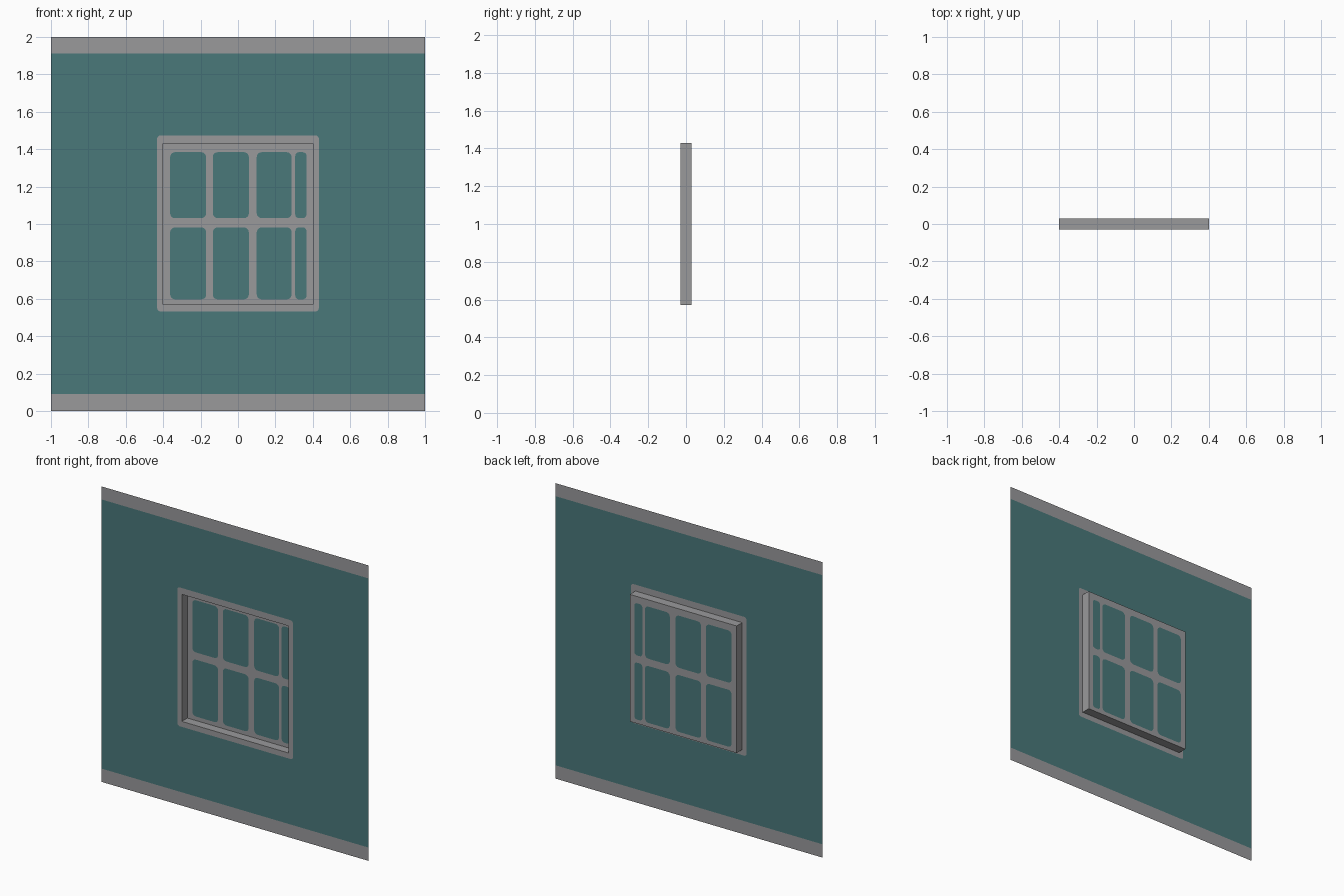
import bpy, bmesh, math

if "Cube" in bpy.data.objects:
    bpy.data.objects.remove(bpy.data.objects["Cube"])

FRONT, BACK = -0.03, 0.03          # wall plane and recessed glazing plane


def material(name, rgb):
    m = bpy.data.materials.new(name)
    m.diffuse_color = (*rgb, 1)
    m.use_nodes = True
    m.node_tree.nodes["Principled BSDF"].inputs["Base Color"].default_value = m.diffuse_color
    return m


TEAL = material("teal paint", (0.067, 0.188, 0.195))
GREY = material("grey trim", (0.32, 0.32, 0.33))


def rounded(x0, x1, z0, z1, r=0.0, n=5):
    """Outline of a rectangle with rounded corners."""
    if r == 0:
        return [(x0, z0), (x1, z0), (x1, z1), (x0, z1)]
    pts = []
    corners = [(x1 - r, z1 - r), (x0 + r, z1 - r), (x0 + r, z0 + r), (x1 - r, z0 + r)]
    for k, (cx, cz) in enumerate(corners):
        for i in range(n + 1):
            a = math.pi / 2 * (k + i / n)
            pts.append((cx + r * math.cos(a), cz + r * math.sin(a)))
    return pts


def finish(bm, name, mat):
    me = bpy.data.meshes.new(name)
    bm.to_mesh(me)
    bm.free()
    me.materials.append(mat)
    ob = bpy.data.objects.new(name, me)
    bpy.context.collection.objects.link(ob)


def sheet(name, mat, y, outer, holes=()):
    """Flat upright sheet facing -y, with optional cut-outs."""
    bm = bmesh.new()
    edges = []
    for loop in (outer, *holes):
        vs = [bm.verts.new((x, y, z)) for x, z in loop]
        edges += [bm.edges.new((vs[i - 1], vs[i])) for i in range(len(vs))]
    bmesh.ops.triangle_fill(bm, edges=edges, use_beauty=True, normal=(0, -1, 0))
    bm.normal_update()
    for f in bm.faces:
        if f.normal.y > 0:
            f.normal_flip()
    finish(bm, name, mat)


opening = rounded(-0.4, 0.4, 0.57, 1.43)
surround = rounded(-0.432, 0.432, 0.533, 1.473, 0.016)

# Wall with its bottom and top trim bands
sheet("wall", TEAL, FRONT, rounded(-1, 1, 0.09, 1.912), [surround])
sheet("skirting_band", GREY, FRONT, rounded(-1, 1, 0, 0.09))
sheet("cornice_band", GREY, FRONT, rounded(-1, 1, 1.912, 2))

# Window surround flush with the wall
sheet("window_surround", GREY, FRONT, surround, [opening])

# Recess sides
bm = bmesh.new()
front = [bm.verts.new((x, FRONT, z)) for x, z in opening]
back = [bm.verts.new((x, BACK, z)) for x, z in opening]
for i in range(4):
    bm.faces.new((front[i - 1], front[i], back[i], back[i - 1]))
bm.normal_update()
for f in bm.faces:                 # face the middle of the opening
    c = f.calc_center_median()
    if f.normal.x * c.x + f.normal.z * (c.z - 1) > 0:
        f.normal_flip()
finish(bm, "window_reveal", GREY)

# Glazing bars with two rows of four panes cut in
columns = [(-0.363, -0.17), (-0.135, 0.058), (0.1, 0.287), (0.306, 0.366)]
panes = []
for z0, z1 in [(0.597, 0.982), (1.031, 1.384)]:
    for x0, x1 in columns:
        panes.append(rounded(x0, x1, z0, z1, 0.027 if x1 - x0 > 0.1 else 0.02))
sheet("glazing_bars", GREY, BACK, opening, panes)
for i, p in enumerate(panes):
    sheet(f"window_pane_{i + 1}", TEAL, BACK, p)
